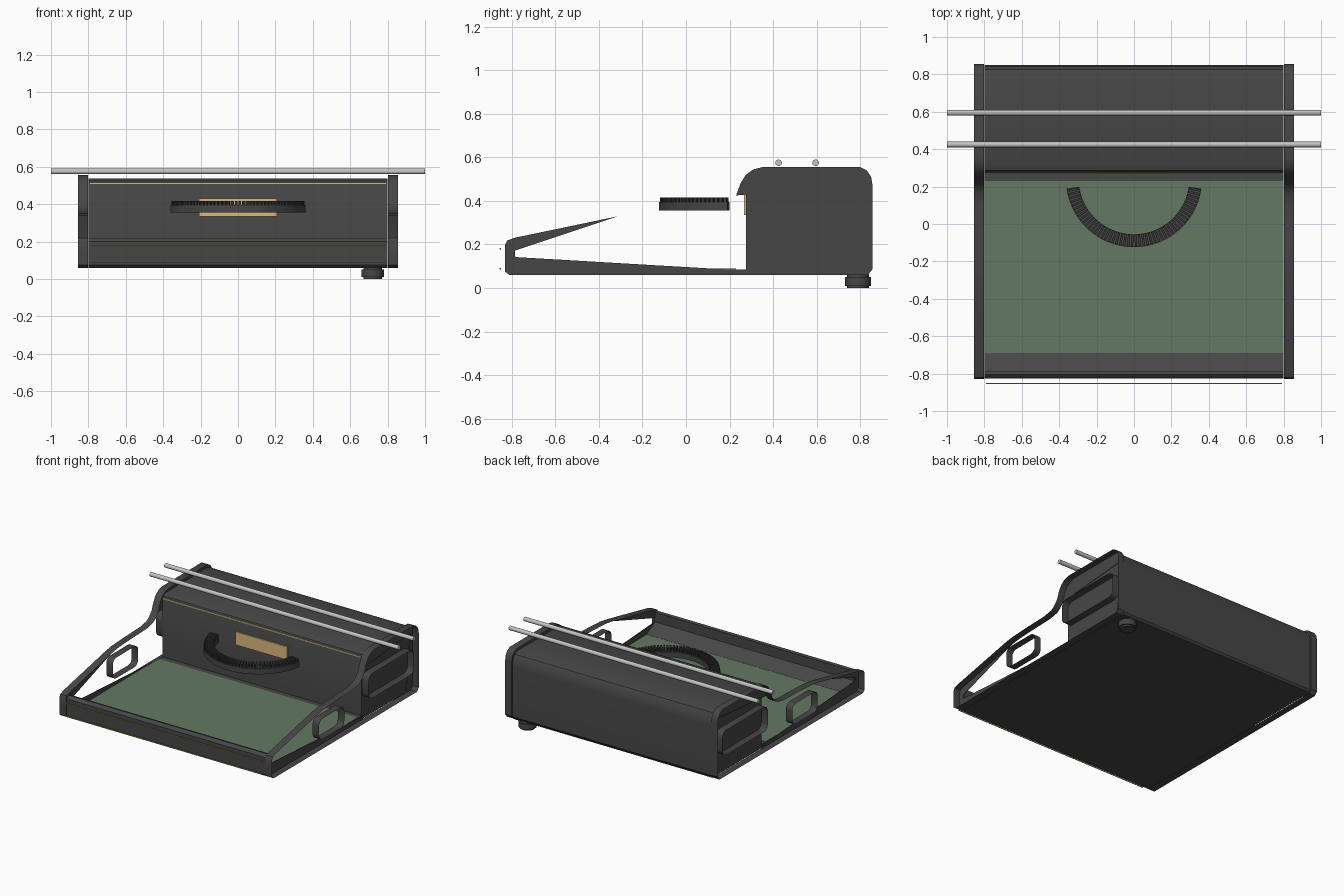
import bpy, bmesh, math
from mathutils import Matrix

cube = bpy.data.objects.get("Cube")
if cube:
    bpy.data.objects.remove(cube, do_unlink=True)


def material(name, rgb):
    m = bpy.data.materials.new(name)
    m.use_nodes = True
    m.diffuse_color = (*rgb, 1)
    shader = m.node_tree.nodes["Principled BSDF"]
    shader.inputs["Base Color"].default_value = (*rgb, 1)
    shader.inputs["Roughness"].default_value = 0.6
    return m


DARK = material("charcoal", (0.062, 0.062, 0.062))
BLACK = material("soft black", (0.042, 0.042, 0.042))
GREEN = material("sage green", (0.125, 0.19, 0.125))
TAN = material("tan", (0.72, 0.48, 0.2))
GOLD = material("pale gold", (0.6, 0.52, 0.2))
STEEL = material("light steel", (0.55, 0.55, 0.55))


def finish(name, bm, mat, smooth=True):
    mesh = bpy.data.meshes.new(name)
    bm.normal_update()
    bm.to_mesh(mesh)
    bm.free()
    mesh.materials.append(mat)
    ob = bpy.data.objects.new(name, mesh)
    bpy.context.collection.objects.link(ob)
    if smooth:
        bpy.ops.object.select_all(action="DESELECT")
        ob.select_set(True)
        bpy.context.view_layer.objects.active = ob
        bpy.ops.object.shade_smooth_by_angle(angle=math.radians(35))
    return ob


def box(name, lo, hi, mat):
    bm = bmesh.new()
    bmesh.ops.create_cube(bm, size=1)
    for v in bm.verts:
        v.co = [l + (c + 0.5) * (h - l) for c, l, h in zip(v.co, lo, hi)]
    return finish(name, bm, mat, False)


def extrude_x(name, profile, x0, x1, mat, caps=True):
    """Sweep a closed (y, z) outline along x."""
    bm = bmesh.new()
    a = [bm.verts.new((x0, y, z)) for y, z in profile]
    b = [bm.verts.new((x1, y, z)) for y, z in profile]
    n = len(profile)
    for i in range(n):
        j = (i + 1) % n
        bm.faces.new((a[i], a[j], b[j], b[i]))
    if caps:
        bm.faces.new(a[::-1])
        bm.faces.new(b)
        bmesh.ops.recalc_face_normals(bm, faces=bm.faces[:])
    return finish(name, bm, mat)


def cylinder(name, centre, radius, depth, mat, along_x=False, bevel=0):
    bm = bmesh.new()
    bmesh.ops.create_cone(bm, cap_ends=True, segments=24, radius1=radius,
                          radius2=radius, depth=depth)
    if bevel:
        rim = [e for e in bm.edges if abs(e.verts[0].co.z - e.verts[1].co.z) < 1e-5]
        bmesh.ops.bevel(bm, geom=rim, offset=bevel, segments=2, affect="EDGES")
    if along_x:
        bm.transform(Matrix.Rotation(math.pi / 2, 4, "Y"))
    bm.transform(Matrix.Translation(centre))
    return finish(name, bm, mat)


def rounded_rect(y0, y1, z0, z1, r, steps=4):
    corners = [(y1 - r, z1 - r), (y0 + r, z1 - r), (y0 + r, z0 + r), (y1 - r, z0 + r)]
    return [(cy + r * math.cos(t), cz + r * math.sin(t))
            for k, (cy, cz) in enumerate(corners)
            for t in [(k + i / steps) * math.pi / 2 for i in range(steps + 1)]]


# Base tray, green deck and raised front lip
box("base_tray", (-0.8, -0.8, 0.06), (0.8, 0.84, 0.085), DARK)
box("deck_panel", (-0.8, -0.69, 0.085), (0.8, 0.23, 0.089), GREEN)
lip = [(-0.81, 0.06), (-0.825, 0.075), (-0.825, 0.2), (-0.805, 0.22),
       (-0.785, 0.215), (-0.785, 0.145), (-0.69, 0.09), (-0.69, 0.06)]
extrude_x("front_lip", lip, -0.8, 0.8, DARK)

# Rear housing with rounded top edges
housing = [(0.275, 0.06), (0.275, 0.5), (0.285, 0.525), (0.31, 0.537),
           (0.79, 0.537), (0.825, 0.525), (0.845, 0.49), (0.85, 0.44),
           (0.85, 0.08), (0.835, 0.06)]
extrude_x("rear_housing", housing, -0.8, 0.8, DARK)

# Side frames: open ribbons, with thin webs filling the corners
hood = [(0.23, 0.425), (0.25, 0.48), (0.275, 0.52), (0.31, 0.545), (0.35, 0.555),
        (0.8, 0.555), (0.83, 0.54), (0.85, 0.51), (0.855, 0.48)]
nose = [(-0.83, 0.14), (-0.83, 0.2), (-0.82, 0.218), (-0.79, 0.23), (-0.31, 0.33)]
ribbon = ([(-0.81, 0.06), (-0.83, 0.075)] + nose
          + [(-0.24, 0.342), (-0.1, 0.35), (0.1, 0.356), (0.17, 0.37), (0.2, 0.39)]
          + hood + [(0.855, 0.085), (0.835, 0.06)])
webs = {
    "hood_web": hood + [(0.855, 0.085), (0.835, 0.06), (0.78, 0.06), (0.83, 0.475)],
    "nose_web": nose + [(-0.79, 0.17), (-0.79, 0.14)],
    "sill_web": [(-0.81, 0.06), (-0.83, 0.075), (-0.83, 0.145), (0.28, 0.08), (0.28, 0.06)],
}
for side, s in (("left", 1), ("right", -1)):
    inner, outer = s * 0.803, s * 0.855
    extrude_x(side + "_frame_ribbon", ribbon, inner, outer, DARK, caps=False)
    for name, outline in webs.items():
        extrude_x(f"{side}_{name}", outline, inner, inner + s * 0.003, DARK)
    extrude_x(side + "_front_loop", rounded_rect(-0.29, 0.0, 0.13, 0.28, 0.04),
              inner, outer, DARK, caps=False)
    extrude_x(side + "_rear_loop", rounded_rect(0.28, 0.8, 0.21, 0.39, 0.045),
              inner, outer, DARK, caps=False)


# Curved type basket: arc-shaped tray carrying a row of radial teeth
def arc_block(bm, r0, r1, z0, z1, start, end, steps):
    rings = []
    for i in range(steps + 1):
        t = start + (end - start) * i / steps
        c, s = math.cos(t), math.sin(t)
        rings.append([bm.verts.new((r * c, 0.24 + r * s, z))
                      for r, z in ((r0, z0), (r1, z0), (r1, z1), (r0, z1))])
    for p, q in zip(rings, rings[1:]):
        for k in range(4):
            m = (k + 1) % 4
            bm.faces.new((p[k], p[m], q[m], q[k]))
    bm.faces.new(rings[0][::-1])
    bm.faces.new(rings[-1])


first, last = math.radians(-172), math.radians(-8)
bm = bmesh.new()
arc_block(bm, 0.295, 0.364, 0.355, 0.395, first, last, 40)
bmesh.ops.recalc_face_normals(bm, faces=bm.faces[:])
finish("type_basket", bm, DARK)
bm = bmesh.new()
count = 48
pitch = (last - first) / count
for i in range(count):
    t = first + pitch * (i + 0.2)
    arc_block(bm, 0.298, 0.36, 0.395, 0.416, t, t + pitch * 0.6, 1)
bmesh.ops.recalc_face_normals(bm, faces=bm.faces[:])
finish("type_teeth", bm, BLACK, False)

# Plate on the housing and thin trim lines
box("front_plate", (-0.208, 0.266, 0.335), (0.208, 0.275, 0.43), TAN)
box("housing_trim", (-0.795, 0.27, 0.508), (0.795, 0.276, 0.516), GOLD)
for name, z in (("upper_lip_trim", 0.18), ("lower_lip_trim", 0.088)):
    box(name, (-0.79, -0.856, z - 0.003), (0.79, -0.85, z + 0.003), GOLD)

# Twin paper rods above the housing
for name, y in (("front_rod", 0.425), ("rear_rod", 0.595)):
    cylinder(name, (0, y, 0.575), 0.015, 2.0, STEEL, along_x=True)

# Single rubber foot
cylinder("rubber_foot", (0.72, 0.79, 0.03), 0.06, 0.06, DARK, bevel=0.01)
